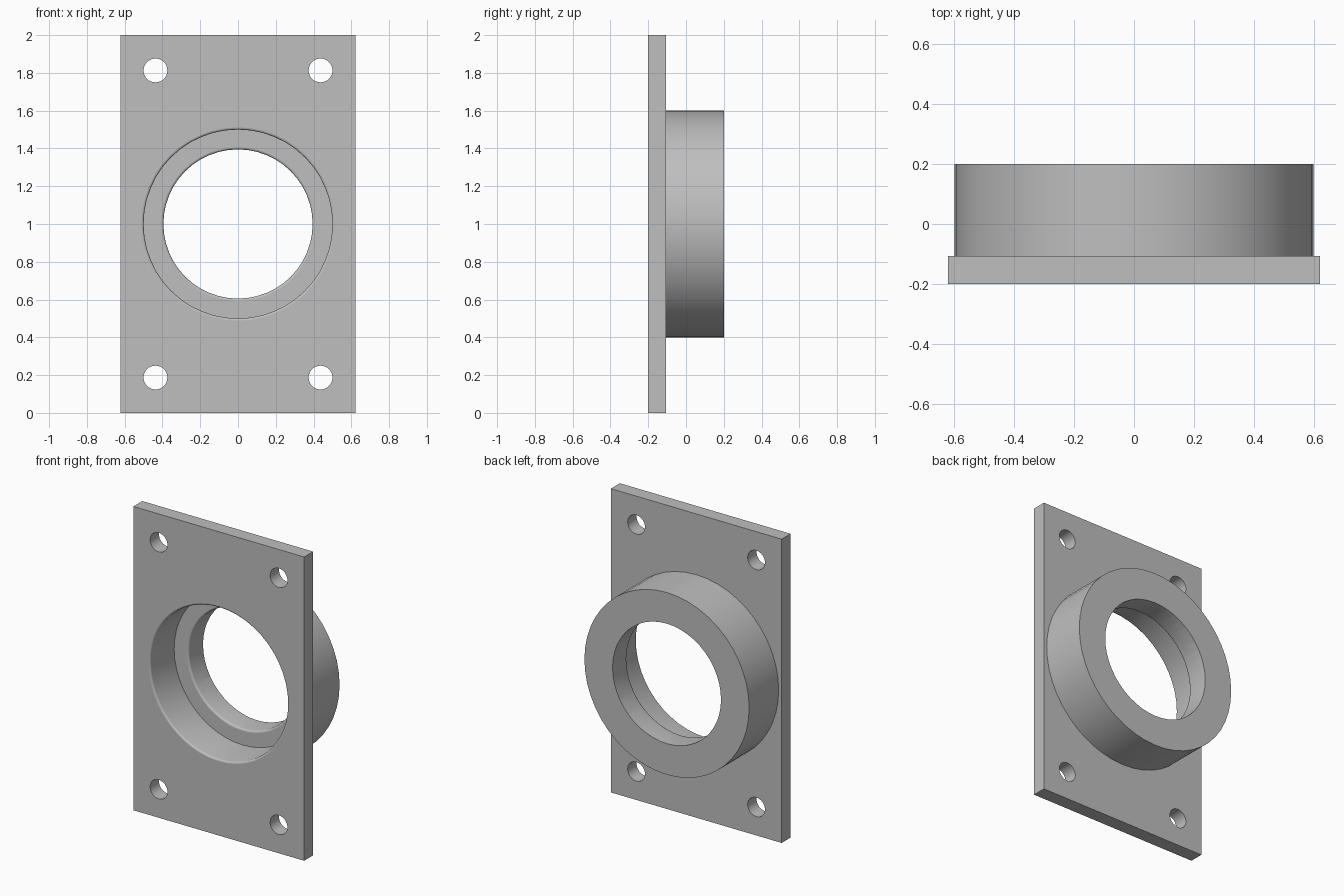
import bpy, bmesh
from math import sin, cos, pi
from mathutils import Vector

if "Cube" in bpy.data.objects:
    bpy.data.objects.remove(bpy.data.objects["Cube"], do_unlink=True)

FRONT, PLATE_BACK, BACK = -0.2, -0.107, 0.2
STEP = 0.05       # depth of the shoulder inside the bore
FILLET = 0.012

grey = bpy.data.materials.new("plain_grey")
grey.use_nodes = True
colour = (0.52, 0.52, 0.52, 1)
grey.diffuse_color = colour
grey.node_tree.nodes["Principled BSDF"].inputs["Base Color"].default_value = colour


def finish(bm, name):
    bmesh.ops.remove_doubles(bm, verts=bm.verts, dist=1e-5)
    bmesh.ops.recalc_face_normals(bm, faces=bm.faces)
    mesh = bpy.data.meshes.new(name)
    bm.to_mesh(mesh)
    bm.free()
    mesh.materials.append(grey)
    obj = bpy.data.objects.new(name, mesh)
    bpy.context.collection.objects.link(obj)
    return obj


def lathe(name, profile, sides, x=0, z=1):
    """Solid of revolution about the y direction; profile is (radius, y)."""
    bm = bmesh.new()
    verts = [bm.verts.new((r, y, 0)) for r, y in profile]
    edges = [bm.edges.new(pair) for pair in zip(verts, verts[1:])]
    bmesh.ops.spin(bm, geom=verts + edges, cent=(0, 0, 0), axis=(0, 1, 0),
                   angle=2 * pi, steps=sides)
    bmesh.ops.translate(bm, verts=bm.verts, vec=(x, 0, z))
    return finish(bm, name)


def rounded_lip(radius, y, steps=4):
    """Profile points rounding the front edge of a bore."""
    angles = [i * pi / 2 / steps for i in range(steps + 1)]
    return [(radius + FILLET * (1 - sin(a)), y + FILLET * (1 - cos(a))) for a in angles]


def combine(target, tool, operation):
    mod = target.modifiers.new(tool.name, "BOOLEAN")
    mod.operation, mod.object, mod.solver = operation, tool, "EXACT"
    bpy.context.view_layer.objects.active = target
    bpy.ops.object.modifier_apply(modifier=mod.name)
    bpy.data.objects.remove(tool, do_unlink=True)


# Mounting plate
bm = bmesh.new()
bmesh.ops.create_cube(bm, size=1)
bmesh.ops.scale(bm, verts=bm.verts, vec=(1.244, PLATE_BACK - FRONT, 2))
bmesh.ops.translate(bm, verts=bm.verts, vec=(0, (FRONT + PLATE_BACK) / 2, 1))
flange = finish(bm, "bearing_flange")

# Round boss behind the plate
boss = lathe("boss", [(0, -0.15), (0.6, -0.15), (0.6, BACK), (0, BACK)], 48)
combine(flange, boss, "UNION")

# Stepped bore with rounded lips
profile = [(0, -0.3), (0.5 + FILLET, -0.3)]
profile += rounded_lip(0.5, FRONT) + [(0.5, STEP)]
profile += rounded_lip(0.395, STEP) + [(0.395, 0.3), (0, 0.3)]
combine(flange, lathe("bore", profile, 48), "DIFFERENCE")

# Four bolt holes
for x in (-0.437, 0.437):
    for z in (0.187, 1.813):
        hole = lathe("bolt_hole", [(0, -0.3), (0.063, -0.3), (0.063, 0), (0, 0)], 32, x, z)
        combine(flange, hole, "DIFFERENCE")

# Smooth curved walls, flat front and back faces
bpy.ops.object.select_all(action="DESELECT")
flange.select_set(True)
bpy.context.view_layer.objects.active = flange
bpy.ops.object.shade_smooth_by_angle(angle=0.6)
for face in flange.data.polygons:
    if abs(face.normal.dot(Vector((0, 1, 0)))) > 0.999:
        face.use_smooth = False
